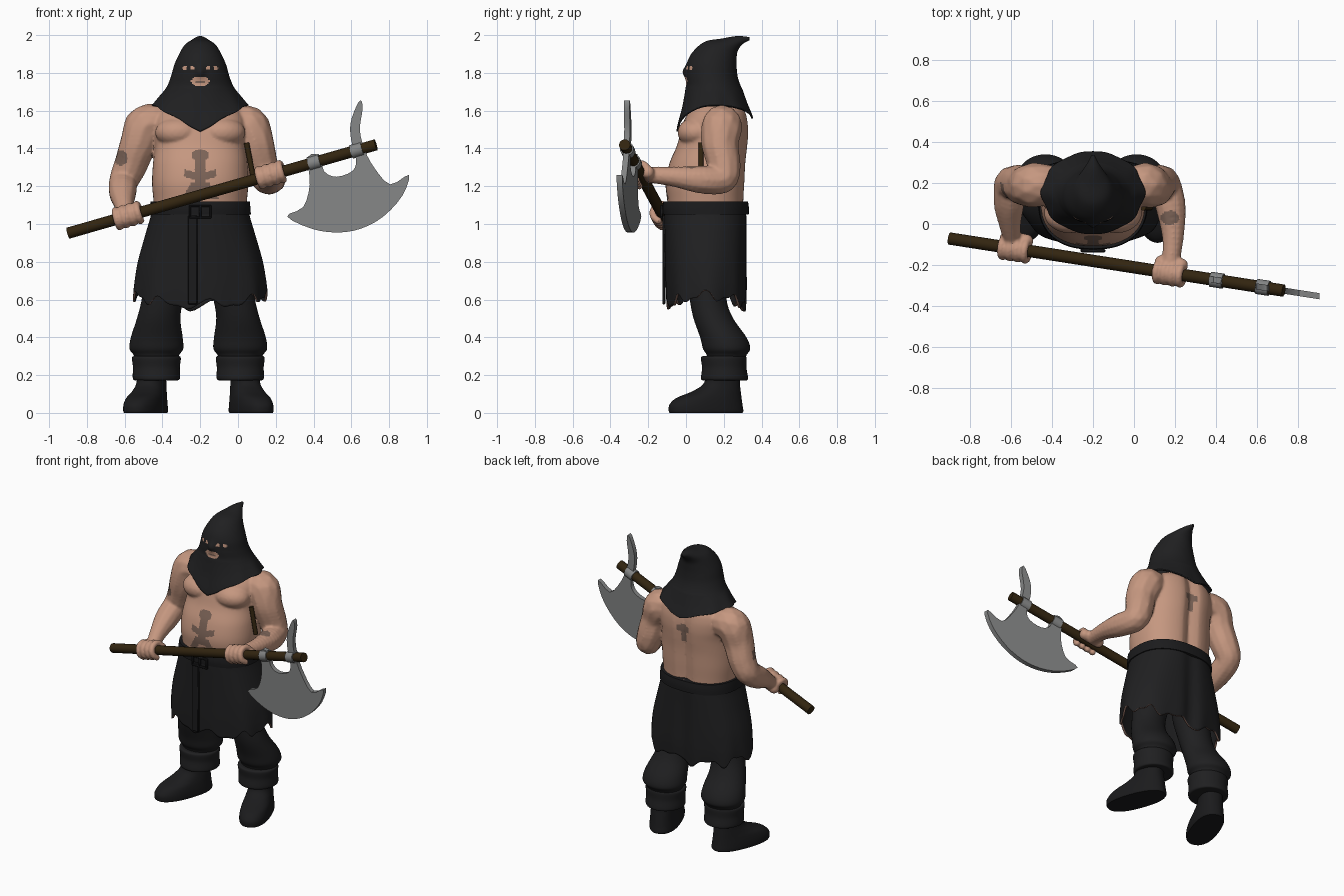
import bpy, bmesh, math
from mathutils import Vector, Matrix

if "Cube" in bpy.data.objects:
    bpy.data.objects.remove(bpy.data.objects["Cube"])

def material(name, rgb):
    m = bpy.data.materials.new(name)
    m.diffuse_color = (*rgb, 1)
    m.use_nodes = True
    m.node_tree.nodes["Principled BSDF"].inputs["Base Color"].default_value = m.diffuse_color
    return m

SKIN = material("skin", (0.56, 0.31, 0.215))
INK = material("tattoo_ink", (0.20, 0.125, 0.095))
CLOTH = material("black_cloth", (0.014, 0.014, 0.015))
LEATHER = material("black_leather", (0.011, 0.011, 0.012))
WOOD = material("dark_wood", (0.032, 0.018, 0.005))
STEEL = material("steel", (0.23, 0.235, 0.235))
WORN = material("worn_edge", (0.16, 0.09, 0.07))
CX = -0.2  # the figure's centre line

def finish(name, bm, *mats):
    bmesh.ops.recalc_face_normals(bm, faces=bm.faces)
    me = bpy.data.meshes.new(name)
    bm.to_mesh(me)
    bm.free()
    ob = bpy.data.objects.new(name, me)
    bpy.context.collection.objects.link(ob)
    for m in mats:
        me.materials.append(m)
    return ob

def spline(keys, n, closed=False):
    """Catmull-Rom samples through tuples of any length."""
    k, out = len(keys), []
    spans = k if closed else k - 1
    for s in range(n if closed else n + 1):
        f = s * spans / n
        i = min(int(f), spans - 1)
        t = f - i
        get = (lambda j: keys[j % k]) if closed else (lambda j: keys[max(0, min(k - 1, j))])
        out.append(tuple(0.5 * (2*b + (c-a)*t + (2*a-5*b+4*c-d)*t*t + (3*b-a-3*c+d)*t**3)
                         for a, b, c, d in zip(get(i-1), get(i), get(i+1), get(i+2))))
    return out

def loft(bm, keys, seg=64, rows=40, f=None, cap=True, e=1.0):
    """Rings given as (front y, front z, back y, back z, half width, centre x)."""
    rings = []
    for r, (yf, zf, yb, zb, rx, cx) in enumerate(spline(keys, rows)):
        ring = []
        for j in range(seg):
            a = 2 * math.pi * j / seg
            c = math.copysign(abs(math.cos(a)) ** e, math.cos(a))
            s = math.copysign(abs(math.sin(a)) ** e, math.sin(a))
            co = Vector((cx + rx*s, (yf+yb)/2 + (yf-yb)/2*c, (zf+zb)/2 + (zf-zb)/2*c))
            if f:
                f(co, r / rows, a)
            ring.append(bm.verts.new(co))
        rings.append(ring)
    for p, q in zip(rings, rings[1:]):
        for j in range(seg):
            bm.faces.new((p[j], p[(j+1) % seg], q[(j+1) % seg], q[j]))
    if cap:
        bm.faces.new(rings[0])
        bm.faces.new(rings[-1])
    return rings

def level(rows):
    return [(yf, z, yb, z, rx, cx) for z, yf, yb, rx, cx in rows]

def blobs(bm, path, n):
    for x, y, z, r in spline(path, n):
        bmesh.ops.create_icosphere(bm, subdivisions=2, radius=r, matrix=Matrix.Translation((x, y, z)))

def rod(name, a, b, r, mat, seg=16):
    a, b = Vector(a), Vector(b)
    bm = bmesh.new()
    m = Matrix.Translation((a+b)/2) @ (b-a).to_track_quat('Z', 'Y').to_matrix().to_4x4()
    bmesh.ops.create_cone(bm, cap_ends=True, segments=seg, radius1=r, radius2=r, depth=(b-a).length, matrix=m)
    return finish(name, bm, mat)

def box(name, c, s, mat):
    bm = bmesh.new()
    bmesh.ops.create_cube(bm, size=1, matrix=Matrix.Translation(c) @ Matrix.Diagonal((*s, 1)))
    ob = finish(name, bm, mat)
    b = ob.modifiers.new("bevel", 'BEVEL')
    b.width = 0.004
    return ob

def shaft_at(x):
    return Vector((x, -0.07 - 0.156*(x+0.905), 0.95 + 0.287*(x+0.905)))

# bare body: torso, chest, arms and gripping hands fused into one skin
bm = bmesh.new()
def spine(co, t, a):
    if co.y > 0.2:
        co.y -= 0.03 * math.exp(-((co.x-CX)/0.04)**2)
loft(bm, level([(1.04, -.09, .31, .24, CX), (1.13, -.10, .31, .248, CX), (1.22, -.108, .315, .255, CX),
                (1.32, -.088, .32, .25, CX), (1.41, -.05, .33, .24, CX), (1.48, -.03, .335, .245, CX),
                (1.55, -.01, .33, .24, CX), (1.61, .03, .31, .2, CX), (1.67, .07, .24, .1, CX)]),
     f=spine, e=0.85)
for s in (-1, 1):
    m = Matrix.Translation((CX + s*0.115, 0.055, 1.485)) @ Matrix.Diagonal((.125, .1, .08, 1))
    bmesh.ops.create_icosphere(bm, subdivisions=3, radius=1, matrix=m)
blobs(bm, [(-.42, .19, 1.53, .1), (-.49, .19, 1.52, .11), (-.53, .185, 1.42, .1), (-.57, .2, 1.31, .09),
           (-.605, .19, 1.23, .08), (-.61, .1, 1.17, .076), (-.605, .0, 1.11, .055), (-.595, -.07, 1.06, .045)], 36)
blobs(bm, [(.02, .19, 1.53, .1), (.06, .19, 1.51, .11), (.095, .18, 1.42, .1), (.125, .2, 1.31, .09),
           (.15, .19, 1.24, .08), (.18, .08, 1.235, .075), (.19, -.06, 1.25, .055), (.18, -.18, 1.26, .045)], 36)
axis = (shaft_at(1) - shaft_at(0)).normalized()
up = (Vector((0, 0, 1)) - axis * axis.z).normalized()
back = up.cross(axis).normalized()
for hx in (-0.58, 0.175):
    p = shaft_at(hx)
    blobs(bm, [(*(p + back*0.045 + axis*o), 0.036) for o in (-.05, 0, .05)], 8)
    for k in range(4):
        pts = []
        for q in range(7):
            th = 0.3 + q * 0.68
            pts.append((*(p + axis*(k-1.5)*0.039 + (back*math.cos(th) + up*math.sin(th))*0.046), 0.0205))
        blobs(bm, pts, 16)
body = finish("bare_body", bm)
rm = body.modifiers.new("fuse", 'REMESH')
rm.mode, rm.voxel_size = 'VOXEL', 0.008
sm = body.modifiers.new("soften", 'SMOOTH')
sm.factor, sm.iterations = 0.5, 4
bpy.context.view_layer.update()
me = bpy.data.meshes.new_from_object(body.evaluated_get(bpy.context.evaluated_depsgraph_get()))
body.modifiers.clear()
body.data = me
me.materials.clear()
me.materials.append(SKIN)
me.materials.append(INK)

# tattoos on belly, arms and back
def inked(c, n):
    u, z = abs(c.x - CX), c.z
    if u < 0.12 and n.y < -0.2 and c.y < 0.1:
        return ((u/.046)**2 + ((z-1.365)/.03)**2 < 1 or (u < .03 and 1.17 < z < 1.34)
                or (u < .085 and abs(z - 1.245 - .3*u) < .02)
                or (1.13 < z < 1.22 and abs(u - .02 - (1.22-z)*.6) < .026))
    if u < 0.12 and n.y > 0.2:
        return (u < .02 and 1.38 < z < 1.5) or (u < .045 and 1.45 < z < 1.49)
    if n.y < 0 and ((c.x+.62)/.036)**2 + ((z-1.35)/.04)**2 < 1:
        return True
    return n.z > .3 and z < 1.4 and ((c.x-.175)/.045)**2 + ((c.y-.03)/.035)**2 < 1
for f in me.polygons:
    f.material_index = int(inked(f.center, f.normal))

# hood with a curled tip, a pointed bib and openings for eyes and mouth
def drape(co, t, a):
    w = max(0, 1 - t/0.2)
    co.z -= w * (0.14 if math.cos(a) > 0 else 0.07) * (1 - abs(math.sin(a)))
    if co.y < 0.1:
        co.y -= 0.018 * math.exp(-((co.x-CX)/.025)**2 - ((co.z-1.805)/.03)**2)
    co.x += w * 0.006 * math.sin(9*a)
bm = bmesh.new()
loft(bm, [(-.05, 1.63, .355, 1.63, .25, CX), (-.02, 1.68, .325, 1.67, .215, CX), (.0, 1.73, .295, 1.72, .178, CX),
          (.0, 1.785, .275, 1.775, .155, CX), (.005, 1.85, .268, 1.83, .138, CX), (.035, 1.91, .268, 1.875, .115, CX),
          (.1, 1.965, .272, 1.91, .088, CX), (.19, 1.982, .288, 1.94, .058, CX), (.27, 1.995, .308, 1.958, .03, CX),
          (.335, 1.99, .335, 1.972, .008, CX)], seg=120, rows=90, f=drape, cap=False)
for f in bm.faces:
    c = f.calc_center_median()
    u = abs(c.x - CX)
    if c.y < 0.12:
        eye = ((u-.06)/.034)**2 + ((c.z-1.825)/.012)**2 < 1
        mouth = ((u/.048)**2 + ((c.z-1.755)/.027)**2 < 1)
        lip = u < .03 and abs(c.z-1.752) < .005
        f.material_index = 2 if lip else 1 if mouth or (eye and abs(u-.06) > .01) else 0
hood = finish("hood", bm, CLOTH, SKIN, INK)
so = hood.modifiers.new("thickness", 'SOLIDIFY')
so.thickness = 0.01

# ragged skirt
def folds(co, t, a):
    w = t * t
    k = 1 + w * 0.022 * math.sin(8*a + 1)
    co.x, co.y = CX + (co.x-CX)*k, 0.11 + (co.y-0.11)*k
    if co.y > 0.2:
        co.y -= (0.01 + 0.02*t) * math.exp(-((co.x-CX)/.05)**2)
    co.z += w*w * (0.022*math.sin(9*a+.5) + 0.012*math.sin(17*a) - 0.025*math.cos(2*a))
bm = bmesh.new()
loft(bm, level([(1.12, -.112, .32, .252, CX), (1.05, -.115, .325, .26, CX), (.95, -.112, .325, .288, CX),
                (.8, -.108, .325, .328, CX), (.68, -.105, .325, .345, CX), (.595, -.1, .32, .35, CX)]),
     seg=120, rows=30, f=folds, cap=False, e=0.85)
skirt = finish("skirt", bm, CLOTH, WORN)
so = skirt.modifiers.new("thickness", 'SOLIDIFY')
so.thickness, so.material_offset_rim = 0.012, 1

# belt, buckle and hanging strap
bm = bmesh.new()
loft(bm, level([(1.05, -.122, .332, .268, CX), (1.085, -.125, .333, .266, CX), (1.12, -.12, .328, .262, CX)]),
     rows=6, e=0.85)
finish("belt", bm, LEATHER)
for dz in (-.03, .03):
    box("buckle_bar", (CX, -.13, 1.065 + dz), (.12, .016, .012), LEATHER)
for dx in (-.054, 0, .054):
    box("buckle_post", (CX + dx, -.13, 1.065), (.012, .016, .06), LEATHER)
box("hanging_strap", (-.24, -.117, .81), (.05, .016, .47), LEATHER)

# legs: baggy trousers, cuffs and splayed boots
MID = -0.21
for side, s in (("right", -1), ("left", 1)):
    bm = bmesh.new()
    loft(bm, level([(.95, .0, .24, .12, MID+s*.13), (.75, .0, .22, .12, MID+s*.16), (.6, .02, .215, .11, MID+s*.19),
                    (.5, .04, .25, .115, MID+s*.21), (.4, .075, .32, .137, MID+s*.22),
                    (.34, .09, .34, .142, MID+s*.222), (.305, .11, .32, .12, MID+s*.222),
                    (.25, .12, .3, .1, MID+s*.222)]))
    finish(side + "_trouser_leg", bm, CLOTH)
    bm = bmesh.new()
    loft(bm, level([(.3, .11, .3, .1, MID+s*.222), (.295, .08, .32, .128, MID+s*.222), (.24, .085, .32, .124, MID+s*.222),
                    (.18, .08, .328, .124, MID+s*.222), (.172, .1, .31, .1, MID+s*.222)]), rows=30)
    finish(side + "_cuff", bm, CLOTH)
    bm = bmesh.new()
    ax = MID + s*.245
    loft(bm, level([(.24, .1, .285, .07, ax), (.16, .095, .285, .073, ax), (.115, .03, .29, .08, ax),
                    (.08, -.06, .295, .088, ax), (.045, -.1, .3, .093, ax), (.012, -.105, .305, .094, ax),
                    (0, -.1, .3, .09, ax)]), rows=36, e=0.85)
    pivot = Vector((ax, .2, 0))
    bmesh.ops.rotate(bm, verts=bm.verts, cent=pivot, matrix=Matrix.Rotation(s*math.radians(20), 3, 'Z'))
    finish(side + "_boot", bm, LEATHER)

# axe: shaft, collars and blade tapering to its edges
rod("axe_shaft", shaft_at(-.9), shaft_at(.73), .03, WOOD)
for a, b in ((.375, .435), (.6, .66)):
    rod("axe_collar", shaft_at(a), shaft_at(b), .037, STEEL, 20)
outline = [(.65, 1.655), (.625, 1.62), (.595, 1.53), (.6, 1.44), (.625, 1.34), (.605, 1.28), (.52, 1.25), (.455, 1.28),
           (.435, 1.36), (.37, 1.355), (.38, 1.21), (.345, 1.09), (.26, 1.04), (.39, .975), (.525, .955),
           (.65, .975), (.77, 1.04), (.87, 1.15), (.905, 1.26), (.805, 1.21), (.72, 1.3), (.67, 1.395),
           (.645, 1.5), (.66, 1.61)]
bm = bmesh.new()
pts = spline(outline, len(outline)*3, True)
rim = [bm.verts.new((x, shaft_at(x).y, z)) for x, z in pts]
for s in (-1, 1):
    face = bm.faces.new(rim if s < 0 else rim[::-1])
    bmesh.ops.inset_individual(bm, faces=[face], thickness=0.014, use_even_offset=False)
    for v in face.verts:
        v.co.y += s * 0.015
    bmesh.ops.triangulate(bm, faces=[face])
finish("axe_blade", bm, STEEL)

# small dark strap in the left armpit
rod("armpit_strap", (.045, .08, 1.43), (.08, .08, 1.25), .014, WOOD, 10)

for ob in bpy.data.objects:
    ob.select_set(ob.type == 'MESH')
bpy.context.view_layer.objects.active = body
bpy.ops.object.shade_smooth_by_angle(angle=math.radians(40))
